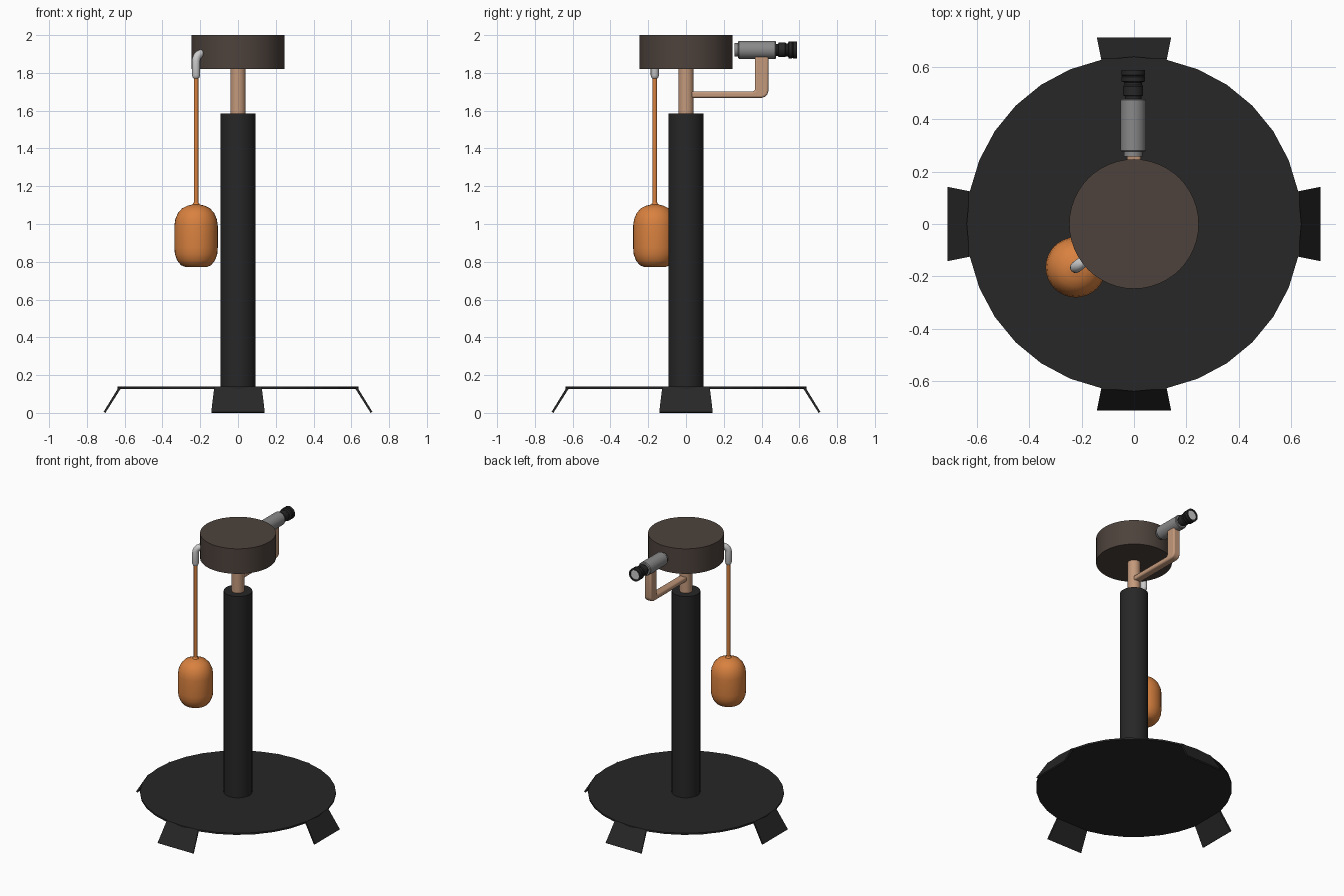
import bpy, bmesh
from math import sin, cos, pi, radians
from mathutils import Vector, Matrix

if "Cube" in bpy.data.objects:
    bpy.data.objects.remove(bpy.data.objects["Cube"])


def material(name, rgb):
    m = bpy.data.materials.new(name)
    m.diffuse_color = (*rgb, 1)
    m.use_nodes = True
    m.node_tree.nodes["Principled BSDF"].inputs["Base Color"].default_value = m.diffuse_color
    return m


BLACK = material("black", (0.02, 0.02, 0.02))
BROWN = material("brown", (0.075, 0.055, 0.045))
TAN = material("tan", (0.55, 0.32, 0.2))
ORANGE = material("orange", (0.69, 0.22, 0.05))
GREY = material("grey", (0.25, 0.25, 0.25))
SILVER = material("silver", (0.55, 0.55, 0.55))


def finish(name, bm, mat, smooth=True):
    bmesh.ops.recalc_face_normals(bm, faces=bm.faces)
    me = bpy.data.meshes.new(name)
    bm.to_mesh(me)
    bm.free()
    me.materials.append(mat)
    ob = bpy.data.objects.new(name, me)
    bpy.context.collection.objects.link(ob)
    if smooth:
        bpy.ops.object.select_all(action='DESELECT')
        bpy.context.view_layer.objects.active = ob
        ob.select_set(True)
        bpy.ops.object.shade_smooth_by_angle(angle=radians(35))
    return ob


def skin(bm, rings):
    """Bridge successive vertex rings and cap both ends."""
    for a, b in zip(rings, rings[1:]):
        n = len(a)
        for i in range(n):
            bm.faces.new((a[i], a[(i + 1) % n], b[(i + 1) % n], b[i]))
    bm.faces.new(rings[0])
    bm.faces.new(rings[-1])


def lathe(name, profile, mat, seg=32, matrix=Matrix(), smooth=True):
    """Turn (radius, height) pairs around z."""
    bm = bmesh.new()
    rings = [[bm.verts.new(matrix @ Vector((r * cos(2 * pi * i / seg), r * sin(2 * pi * i / seg), z)))
              for i in range(seg)] for r, z in profile]
    skin(bm, rings)
    return finish(name, bm, mat, smooth)


# Base plate and the four bent feet
R = 0.638
lathe("base_plate", [(R, 0.127), (R, 0.139)], BLACK, smooth=False)
for k, label in enumerate(("right", "back", "left", "front")):
    bm = bmesh.new()
    section = [(0.622, 0.139), (0.630, 0.139), (0.711, 0.006), (0.702, 0.0), (0.622, 0.127)]
    rot = Matrix.Rotation(k * pi / 2, 4, 'Z')
    rings = [[bm.verts.new(rot @ Vector((x, s * x * 0.199, z))) for x, z in section] for s in (-1, 1)]
    skin(bm, rings)
    finish(label + "_foot", bm, BLACK, False)

# Column, neck and round head
lathe("column", [(0.093, 0.13), (0.093, 1.585)], BLACK)
lathe("neck", [(0.041, 1.57), (0.041, 1.83)], TAN)
lathe("head", [(0.247, 1.82), (0.247, 2.0)], BROWN, 48)

# Hanging bag with its cord
hang = Matrix.Translation((-0.222, -0.165, 0))
bag = [(0.058, 0.773), (0.08, 0.782), (0.1, 0.807), (0.112, 0.84), (0.115, 0.875), (0.115, 0.99),
       (0.11, 1.025), (0.096, 1.058), (0.074, 1.083), (0.045, 1.097), (0.02, 1.103), (0.012, 1.115)]
lathe("bag", bag, ORANGE, 32, hang)
lathe("cord", [(0.012, 1.1), (0.012, 1.79)], ORANGE, 12, hang)

# Hook: vertical sleeve, quarter bend, stub into the head
inward = Vector((0.222, 0.165, 0)).normalized()
side = Vector((-inward.y, inward.x, 0))
up = Vector((0, 0, 1))
start = Vector((-0.222, -0.165, 0))
path = [(0, 1.769, 0, 0.011), (0, 1.775, 0, 0.018), (0, 1.787, 0, 0.022)]
for a in range(0, 91, 15):
    t = radians(a)
    path.append((0.04 * (1 - cos(t)), 1.863 + 0.04 * sin(t), t, 0.022))
path.append((0.08, 1.903, pi / 2, 0.022))
bm = bmesh.new()
rings = []
for d, z, t, r in path:
    out = inward * cos(t) - up * sin(t)
    centre = start + inward * d + up * z
    rings.append([bm.verts.new(centre + r * (out * cos(pi * i / 8) + side * sin(pi * i / 8)))
                  for i in range(16)])
skin(bm, rings)
finish("hook", bm, SILVER)

# Bent bracket arm carrying the scope
outline = [(0.02, 1.668), (0.4, 1.668), (0.418, 1.673), (0.431, 1.686), (0.436, 1.704),
           (0.436, 1.9), (0.365, 1.9), (0.365, 1.712), (0.361, 1.705), (0.353, 1.702), (0.02, 1.702)]
bm = bmesh.new()
skin(bm, [[bm.verts.new((x, y, z)) for y, z in outline] for x in (-0.027, 0.027)])
arm = finish("scope_arm", bm, TAN)
bev = arm.modifiers.new("rounded_edges", 'BEVEL')
bev.width = 0.01
bev.segments = 3
bev.limit_method = 'ANGLE'
bev.angle_limit = radians(60)

# Scope: barrel, eyepiece and lens, turned along y
aim = Matrix.Translation((-0.003, 0, 1.922)) @ Matrix.Rotation(-pi / 2, 4, 'X')
lathe("scope_barrel", [(0.036, 0.258), (0.036, 0.276), (0.044, 0.276), (0.048, 0.281),
                       (0.048, 0.472), (0.044, 0.477)], GREY, 32, aim)
lathe("eyepiece", [(0.032, 0.47), (0.032, 0.487), (0.038, 0.49), (0.038, 0.525), (0.034, 0.53),
                   (0.034, 0.54), (0.045, 0.544), (0.045, 0.56), (0.042, 0.564), (0.045, 0.568),
                   (0.045, 0.588), (0.034, 0.588), (0.034, 0.58)], BLACK, 32, aim)
lathe("lens", [(0.034, 0.578), (0.034, 0.583)], SILVER, 32, aim)
